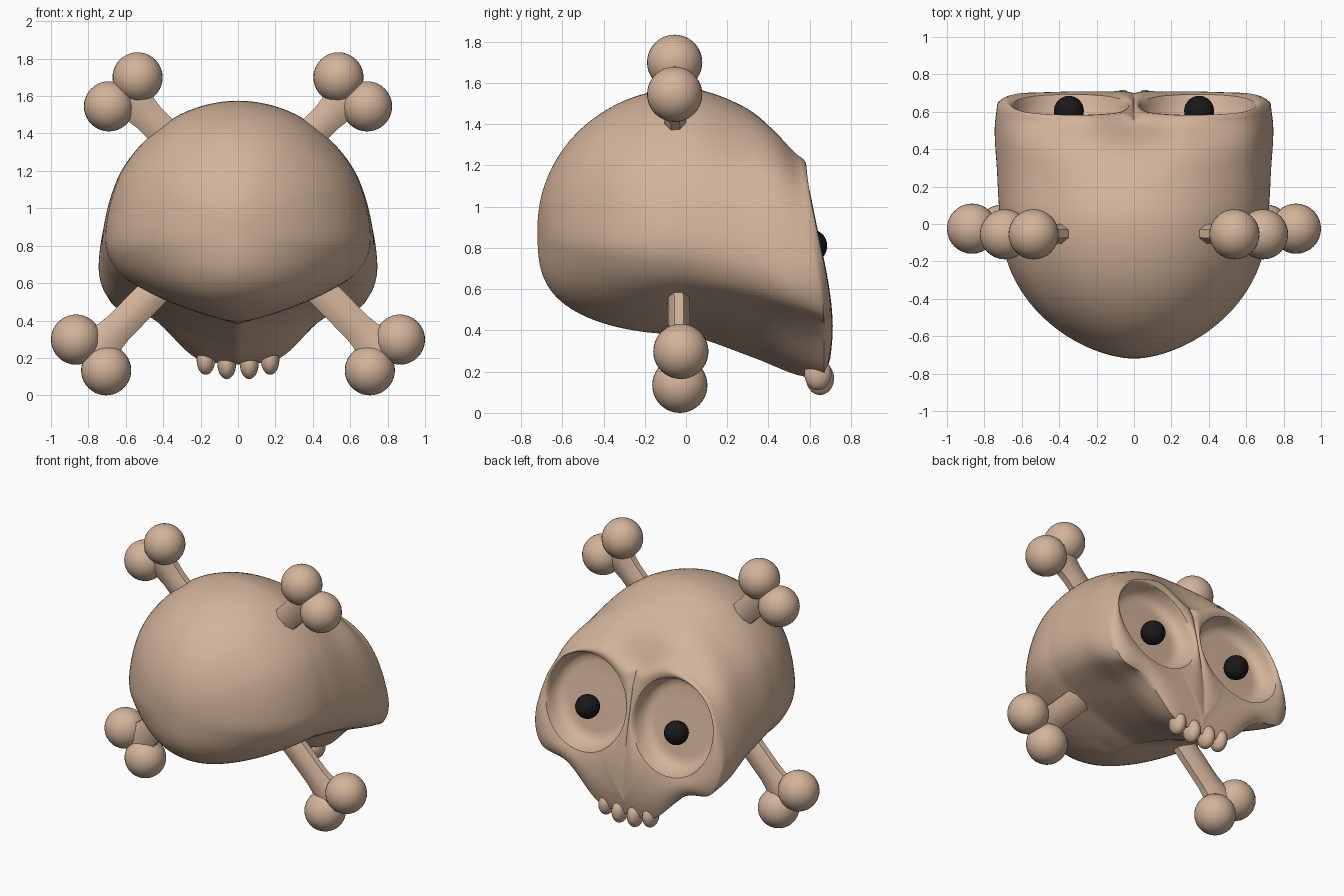
import bpy, bmesh, math
from mathutils import Vector as V

if "Cube" in bpy.data.objects:
    bpy.data.objects.remove(bpy.data.objects["Cube"])


def material(name, rgb):
    m = bpy.data.materials.new(name)
    m.diffuse_color = (*rgb, 1)
    m.use_nodes = True
    m.node_tree.nodes["Principled BSDF"].inputs["Base Color"].default_value = m.diffuse_color
    return m


BONE = material("bone tan", (0.65, 0.455, 0.325))
BLACK = material("eye black", (0.01, 0.01, 0.01))


def finish(name, bm, mat, angle=40):
    bmesh.ops.recalc_face_normals(bm, faces=bm.faces)
    me = bpy.data.meshes.new(name)
    bm.to_mesh(me)
    bm.free()
    ob = bpy.data.objects.new(name, me)
    bpy.context.collection.objects.link(ob)
    me.materials.append(mat)
    bpy.ops.object.select_all(action='DESELECT')
    ob.select_set(True)
    bpy.context.view_layer.objects.active = ob
    bpy.ops.object.shade_smooth_by_angle(angle=math.radians(angle))
    return ob


def ball(name, loc, size, mat):
    bm = bmesh.new()
    bmesh.ops.create_uvsphere(bm, u_segments=32, v_segments=20, radius=1)
    bmesh.ops.scale(bm, vec=size, verts=bm.verts)
    bmesh.ops.translate(bm, vec=loc, verts=bm.verts)
    return finish(name, bm, mat)


def spline(ts, vs, t):
    """Smooth curve through the values vs at parameters ts."""
    n = len(ts)
    i = max(k for k in range(n - 1) if ts[k] <= t or k == 0)

    def tangent(k):
        a, b = max(k - 1, 0), min(k + 1, n - 1)
        return (vs[b] - vs[a]) / (ts[b] - ts[a])
    h = ts[i + 1] - ts[i]
    s = (t - ts[i]) / h
    return (vs[i] * (2*s**3 - 3*s*s + 1) + tangent(i) * h * (s**3 - 2*s*s + s)
            + vs[i + 1] * (3*s*s - 2*s**3) + tangent(i + 1) * h * (s**3 - s*s))


def face_y(z):
    """Depth of the face plane at a height."""
    s = min(max((z - 0.4) / 0.9, 0), 1)
    return 0.70 - 0.13 * s * s * (3 - 2 * s)


# Half cross-sections (x, z), crown to underside, at mid skull and on to the face
SECTIONS = {
    0.0: [(0, 1.575), (.34, 1.485), (.61, 1.22), (.71, .87), (.65, .67), (.46, .545), (.22, .45), (0, .38)],
    0.5: [(0, 1.49), (.32, 1.42), (.61, 1.18), (.73, .83), (.685, .61), (.47, .48), (.21, .34), (0, .265)],
    0.8: [(0, 1.355), (.31, 1.345), (.61, 1.15), (.738, .77), (.70, .54), (.465, .42), (.225, .245), (0, .185)],
    1.0: [(0, 1.15), (.27, 1.25), (.595, 1.09), (.728, .73), (.67, .485), (.455, .41), (.225, .2), (0, .165)],
}
sections = {t: [V(p) for p in pts] for t, pts in SECTIONS.items()}


def back_section(t):
    """Middle section shrunk towards the back of the skull, rounder underneath."""
    q = max(1 - t * t, 0)
    w = min(1, -1.3 * t)
    out = []
    for j, p in enumerate(sections[0.0]):
        if j > 3:
            a = math.radians(90 + 22.5 * (j - 3))
            p = p.lerp(V((0.71 * math.sin(a), 0.9 + 0.52 * math.cos(a))), w)
        out.append(V((max(p.x, 0) * q**0.58, 0.9 + (p.y - 0.9) * q**(0.5 if p.y > 0.9 else 0.3))))
    return out


keys = {-0.4: back_section(-0.4), **sections}
M = 64
ROUND = 0.03


def ring(t):
    pts = back_section(t) if t < 0 else [
        spline(list(keys), [s[j] for s in keys.values()], t) for j in range(8)]
    pts = [V((-pts[1].x, pts[1].y))] + pts
    if t < -0.3:
        pts.append(V((-pts[7].x, pts[7].y)))
    out = []
    for k in range(M + 1):
        p = spline(list(range(-1, len(pts) - 1)), pts, 7 * k / M)
        x = 0 if k in (0, M) else max(p.x, 0)
        out.append(V((x, 0.72 * t if t < 0 else t * (face_y(p.y) - ROUND), p.y)))
    return out


def bridge(bm, a, b, closed=False):
    n = len(a)
    for k in range(n if closed else n - 1):
        j = (k + 1) % n
        bm.faces.new((a[k], a[j], b[j], b[k]))


# Skull: half loft from the back of the head to the face edge
bm = bmesh.new()
steps = [-math.cos(math.radians(a)) for a in range(3, 90, 3)] + [k / 20 for k in range(21)]
rows = [[bm.verts.new(p) for p in ring(t)] for t in steps]
for a, b in zip(rows, rows[1:]):
    bridge(bm, a, b)
tip = bm.verts.new((0, -0.72, 0.9))
for a, b in zip(rows[0], rows[0][1:]):
    bm.faces.new((a, b, tip))

# Face: rings run from the half outline to the socket rim, then into the socket
outline = rows[-1][:]
drops = [ROUND] * len(outline)
z0, z1 = outline[-1].co.z, outline[0].co.z
for k in range(1, 40):
    z = z0 + (z1 - z0) * k / 40
    drops.append(ROUND * max(0, 1 - min(z - z0, z1 - z) / 0.1))
    outline.append(bm.verts.new((0, face_y(z) - drops[-1], z)))
EX, EZ, RX, RZ = 0.34, 0.855, 0.312, 0.325
edge = [v.co.copy() for v in outline]
rim = []
for p in edge:
    dx, dz = p.x - EX, p.z - EZ
    r = min(1 / math.hypot(dx / RX, dz / RZ), 0.95)
    rim.append((EX + dx * r, EZ + dz * r))
prev = outline
for u in (0.06, 0.15, 0.3, 0.5, 0.7, 0.88, 1):
    cur = []
    for p, drop, (rx, rz) in zip(edge, drops, rim):
        x, z = p.x + (rx - p.x) * u, p.z + (rz - p.z) * u
        y = face_y(z) - drop * (1 - u)**3 + 0.012 * math.sin(math.pi * u)
        cur.append(bm.verts.new((x, y, z)))
    bridge(bm, prev, cur, True)
    prev = cur
for s, depth in ((.98, .03), (.95, .065), (.9, .095), (.82, .115), (.7, .12), (.4, .115), (.15, .115)):
    cur = []
    for rx, rz in rim:
        x, z = EX + (rx - EX) * s, EZ + (rz - EZ) * s
        cur.append(bm.verts.new((x, face_y(z) - depth, z)))
    bridge(bm, prev, cur, True)
    prev = cur
bm.faces.new(prev)

# Mirror the half across x = 0
geom = bm.verts[:] + bm.edges[:] + bm.faces[:]
bmesh.ops.mirror(bm, geom=geom, axis='X', merge_dist=0.0005)
bmesh.ops.remove_doubles(bm, verts=bm.verts, dist=0.0003)
finish("skull", bm, BONE, 50)

for side, s in (("left", -1), ("right", 1)):
    # Eyes and teeth
    ball(f"{side}_eye", (0.348 * s, 0.605, 0.81), (0.08,) * 3, BLACK)
    ball(f"{side}_inner_tooth", (0.06 * s, 0.65, 0.167), (0.05, 0.068, 0.08), BONE)
    ball(f"{side}_outer_tooth", (0.172 * s, 0.64, 0.188), (0.049, 0.066, 0.078), BONE)

    # Crossed bone: flattened octagonal shaft, flared at both ends
    a, b = V((-0.78 * s, -0.03, 0.22)), V((0.61 * s, -0.055, 1.62))
    axis = (b - a).normalized()
    wide = axis.cross(V((0, 1, 0))).normalized()
    deep = axis.cross(wide)
    bm = bmesh.new()
    loops = []
    for f, w, d in ((0, .13, .07), (.035, .12, .065), (.07, .098, .06), (.1, .09, .057),
                    (.9, .09, .057), (.93, .098, .06), (.965, .12, .065), (1, .13, .07)):
        c = a.lerp(b, f)
        loops.append([bm.verts.new(c + wide * w * math.cos(g) + deep * d * math.sin(g))
                      for g in (math.pi * (k + 0.5) / 4 for k in range(8))])
    for p, q in zip(loops, loops[1:]):
        bridge(bm, p, q, True)
    bm.faces.new(loops[0])
    bm.faces.new(loops[-1])
    finish(f"{side}_bone_shaft", bm, BONE, 50)

    # Bone knobs
    knobs = ((.537, -.055, 1.70), (.69, -.055, 1.545), (.705, -.03, .134), (.866, -.025, .298))
    for k, (x, y, z) in enumerate(knobs):
        ball(f"{side}_bone_knob_{k + 1}", (x * s, y, z), (0.134,) * 3, BONE)
